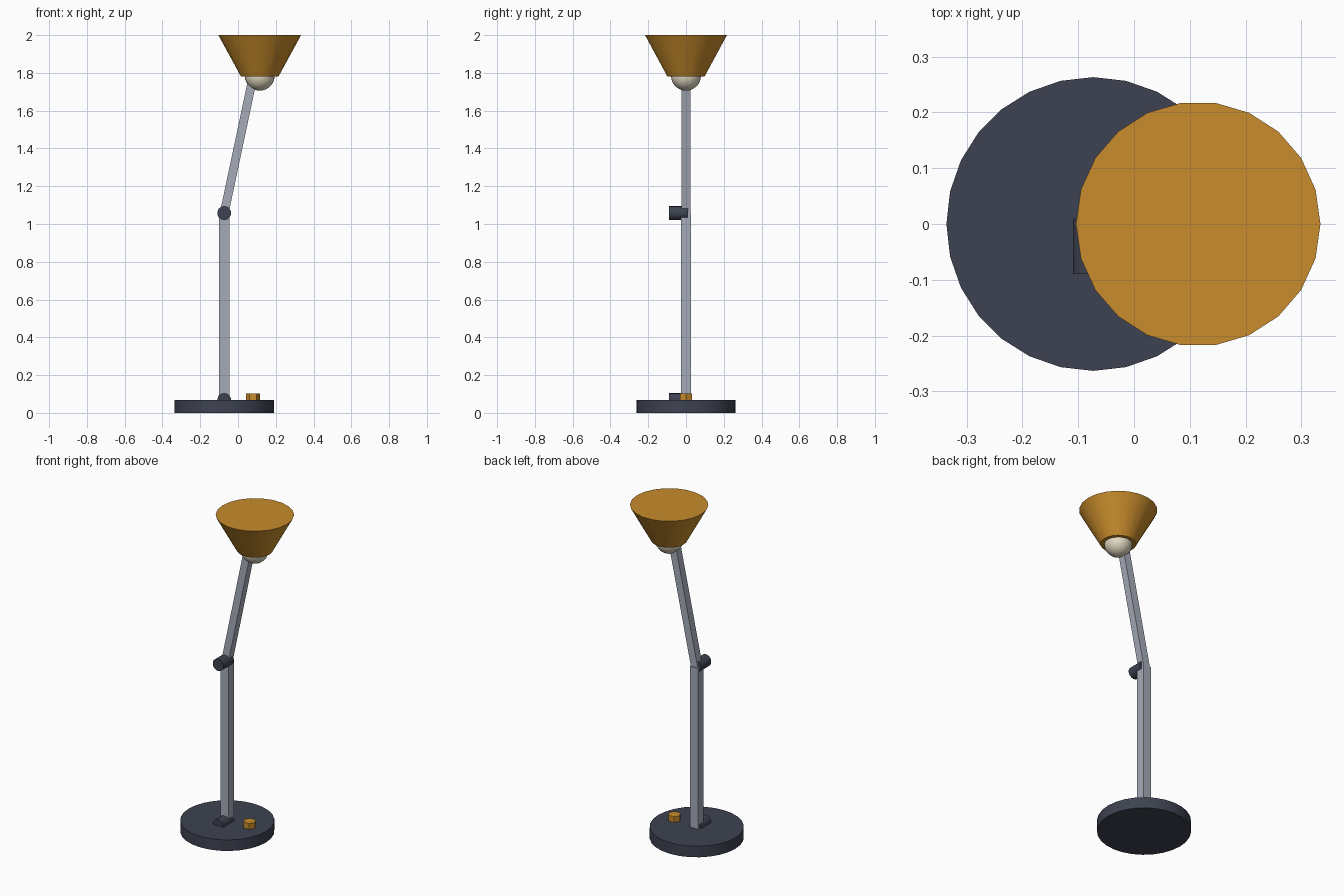
import bpy
import math
from mathutils import Vector

cube = bpy.data.objects.get("Cube")
if cube:
    bpy.data.objects.remove(cube, do_unlink=True)


def material(name, rgb):
    mat = bpy.data.materials.new(name)
    mat.use_nodes = True
    colour = (*rgb, 1.0)
    mat.diffuse_color = colour
    mat.node_tree.nodes["Principled BSDF"].inputs["Base Color"].default_value = colour
    return mat


slate = material("dark slate", (0.047, 0.055, 0.082))
steel = material("light steel", (0.38, 0.41, 0.48))
amber = material("amber", (0.58, 0.265, 0.025))
cream = material("warm cream", (0.76, 0.70, 0.54))


def finish(name, mat):
    obj = bpy.context.object
    obj.name = name
    obj.data.materials.append(mat)
    bpy.ops.object.shade_smooth_by_angle(angle=math.radians(30))
    return obj


def cone(name, mat, sides, r_low, r_high, depth, centre, rotation=(0, 0, 0)):
    """Closed cylinder or cone whose first corner lies on +x."""
    bpy.ops.mesh.primitive_cone_add(vertices=sides, radius1=r_low, radius2=r_high,
                                    depth=depth, location=centre, rotation=rotation)
    return finish(name, mat)


def bar(name, mat, start, end, width):
    """Square bar between two points in the xz plane."""
    start, end = Vector(start), Vector(end)
    span = end - start
    bpy.ops.mesh.primitive_cube_add(size=1, location=(start + end) / 2,
                                    rotation=(0, math.atan2(span.x, span.z), 0))
    bpy.context.object.scale = (width, width, span.length)
    bpy.ops.object.transform_apply(location=False, rotation=False, scale=True)
    return finish(name, mat)


STAND_X = -0.073
HEAD_X = 0.115
BASE_TOP = 0.068
ELBOW_Z = 1.058
quarter = math.pi / 2

# Weighted base and hexagonal switch
cone("base", slate, 28, 0.263, 0.263, BASE_TOP, (STAND_X, 0, BASE_TOP / 2))
cone("switch_knob", amber, 6, 0.037, 0.037, 0.045, (0.079, 0, 0.081), (0, 0, quarter))

# Two arm sections
bar("lower_arm", steel, (STAND_X, 0, BASE_TOP - 0.01), (STAND_X, 0, ELBOW_Z), 0.055)
bar("upper_arm", steel, (STAND_X, 0, ELBOW_Z), (0.08, 0, 1.78), 0.046)

# Pivot pins, offset towards the front
for name, z in (("base_pivot", BASE_TOP), ("elbow_pivot", ELBOW_Z)):
    cone(name, slate, 14, 0.037, 0.037, 0.1, (STAND_X, -0.04, z), (quarter, 0, 0))

# Flared shade with closed ends; its corners lie on the x axis
cone("shade", amber, 22, 0.1, 0.219, 0.218, (HEAD_X, 0, 1.891), (0, 0, quarter))

# Bulb showing below the shade
bpy.ops.mesh.primitive_uv_sphere_add(segments=24, ring_count=14, radius=0.079,
                                     location=(HEAD_X, 0, 1.785))
finish("bulb", cream)
